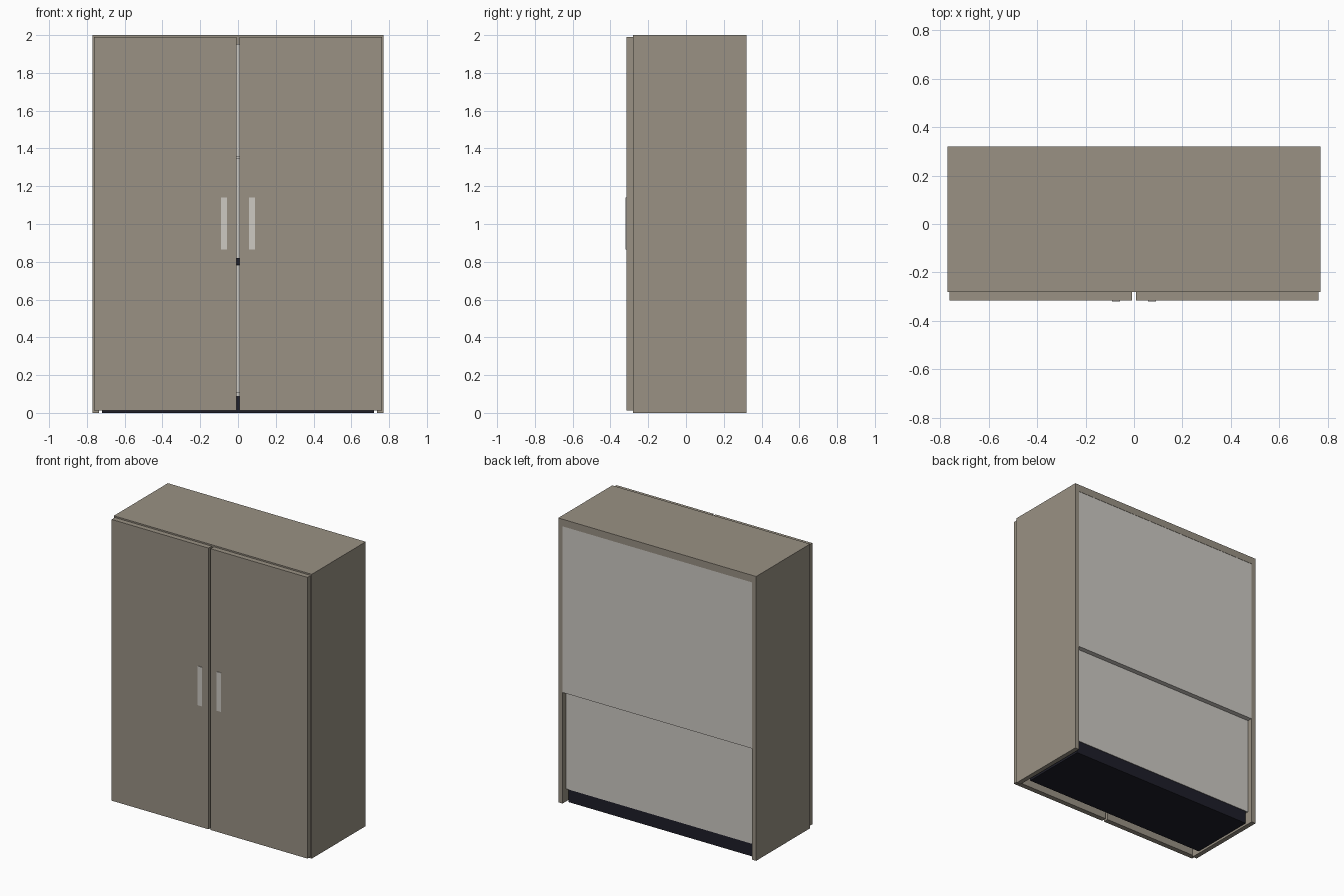
import bpy

if "Cube" in bpy.data.objects:
    bpy.data.objects.remove(bpy.data.objects["Cube"])


def material(name, rgb):
    m = bpy.data.materials.new(name)
    m.diffuse_color = (*rgb, 1.0)
    m.use_nodes = True
    m.node_tree.nodes["Principled BSDF"].inputs["Base Color"].default_value = m.diffuse_color
    return m


TAUPE = material("taupe", (0.32, 0.285, 0.23))
LIGHT = material("light_grey", (0.61, 0.585, 0.545))
NAVY = material("dark_navy", (0.013, 0.013, 0.022))


def box(name, x, y, z, mat):
    """Axis-aligned box from (min, max) ranges."""
    verts = [(a, b, c) for a in x for b in y for c in z]
    faces = [(0, 1, 3, 2), (4, 6, 7, 5), (0, 4, 5, 1),
             (2, 3, 7, 6), (0, 2, 6, 4), (1, 5, 7, 3)]
    mesh = bpy.data.meshes.new(name)
    mesh.from_pydata(verts, [], faces)
    mesh.materials.append(mat)
    obj = bpy.data.objects.new(name, mesh)
    bpy.context.collection.objects.link(obj)
    return obj


def pair(name, x, y, z, mat):
    """Mirrored left and right boxes."""
    box("right_" + name, x, y, z, mat)
    box("left_" + name, (-x[1], -x[0]), y, z, mat)


HALF, FRONT, BACK = 0.77, -0.28, 0.32
INNER = 0.737

# Carcass
pair("side_panel", (INNER, HALF), (FRONT, BACK), (0, 1.95), TAUPE)
box("top_panel", (-HALF, HALF), (FRONT, BACK), (1.95, 2.0), TAUPE)

# Back panels, the lower one set further in
box("upper_back", (-INNER, INNER), (0.28, 0.318), (0.78, 1.95), LIGHT)
box("lower_back", (-INNER, INNER), (0.265, 0.283), (0.09, 0.78), LIGHT)

# Interior shelves and floor
box("upper_shelf", (-INNER, INNER), (-0.25, 0.28), (1.345, 1.36), LIGHT)
box("middle_shelf", (-INNER, INNER), (-0.25, 0.28), (0.783, 0.82), NAVY)
box("floor_panel", (-INNER, INNER), (-0.2, 0.265), (0.09, 0.11), LIGHT)

# Plinth
box("plinth", (-0.72, 0.72), (-0.2, 0.28), (0, 0.09), NAVY)

# Doors and flat handles
pair("door", (0.008, 0.762), (-0.316, FRONT), (0.012, 1.99), TAUPE)
pair("handle", (0.057, 0.09), (-0.32, -0.316), (0.865, 1.14), LIGHT)
